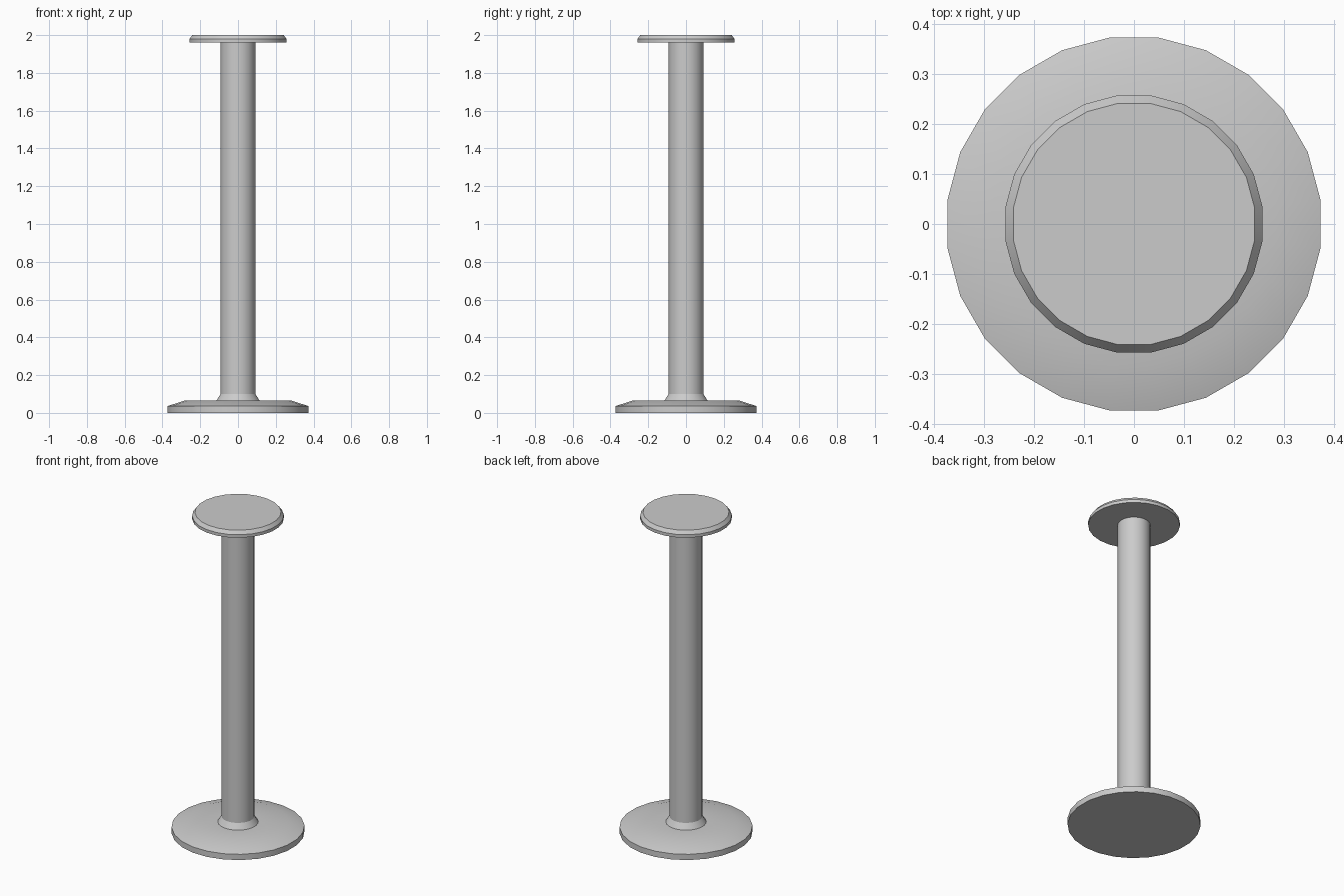
import bpy, bmesh
from math import cos, sin, pi, radians

if "Cube" in bpy.data.objects:
    bpy.data.objects.remove(bpy.data.objects["Cube"])

SIDES = 24


def lathe(name, profile, sharp_deg=30):
    """Closed solid of revolution from (radius, z) points, capped at both ends."""
    bm = bmesh.new()
    rings = []
    for r, z in profile:
        ring = []
        for i in range(SIDES):
            a = 2 * pi * (i + 0.5) / SIDES
            ring.append(bm.verts.new((r * cos(a), r * sin(a), z)))
        rings.append(ring)
    for lo, hi in zip(rings, rings[1:]):
        for i in range(SIDES):
            j = (i + 1) % SIDES
            bm.faces.new((lo[i], lo[j], hi[j], hi[i]))
    bm.faces.new(rings[0][::-1])
    bm.faces.new(rings[-1])
    mesh = bpy.data.meshes.new(name)
    bm.to_mesh(mesh)
    bm.free()
    obj = bpy.data.objects.new(name, mesh)
    bpy.context.collection.objects.link(obj)
    bpy.ops.object.select_all(action='DESELECT')
    obj.select_set(True)
    bpy.context.view_layer.objects.active = obj
    bpy.ops.object.shade_smooth_by_angle(angle=radians(sharp_deg))
    return obj


# Foot: disc with a shallow bevel, then a flared collar, then the post
base_and_post = lathe("base_and_post", [
    (0.377, 0.0), (0.377, 0.036), (0.285, 0.065),
    (0.115, 0.065), (0.093, 0.10), (0.093, 1.96)])

# Top plate with chamfered rim
top_plate = lathe("top_plate", [(0.26, 1.96), (0.26, 1.979), (0.244, 2.0)])
